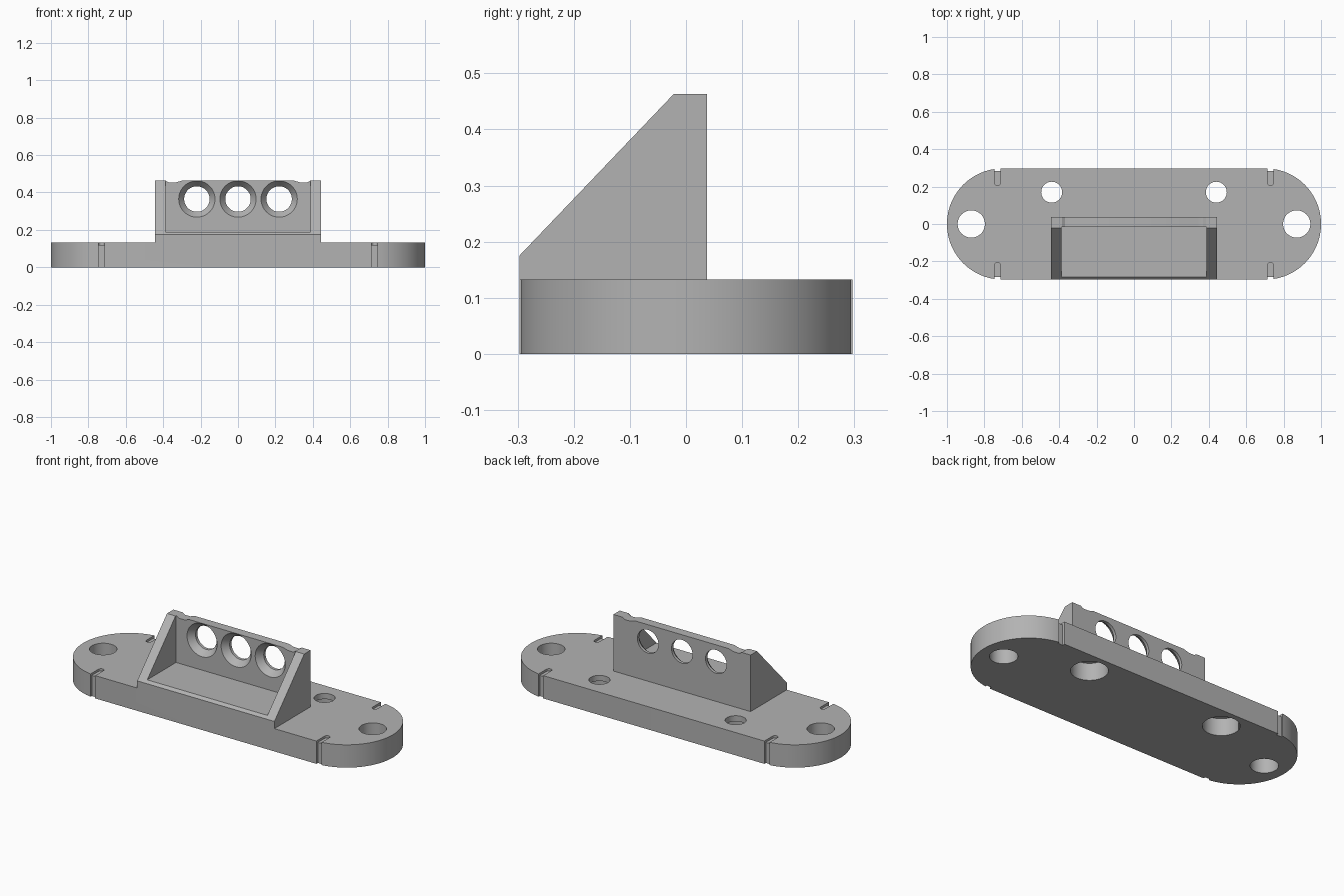
import bpy, bmesh, math

if "Cube" in bpy.data.objects:
    bpy.data.objects.remove(bpy.data.objects["Cube"])

grey = bpy.data.materials.new("light_grey")
grey.use_nodes = True
grey.diffuse_color = (0.45, 0.45, 0.45, 1)
grey.node_tree.nodes["Principled BSDF"].inputs["Base Color"].default_value = (0.45, 0.45, 0.45, 1)

# Overall sizes
R, BASE_H = 0.297, 0.133
WALL_FRONT, WALL_BACK, TOP = -0.017, 0.037, 0.463
HALF_W, INNER_W = 0.443, 0.388


def loft(name, rings):
    """Closed solid through rings of matching 3D points."""
    bm = bmesh.new()
    loops = [[bm.verts.new(p) for p in ring] for ring in rings]
    n = len(loops[0])
    for a, b in zip(loops, loops[1:]):
        for i in range(n):
            j = (i + 1) % n
            bm.faces.new((a[i], a[j], b[j], b[i]))
    bm.faces.new(loops[0])
    bm.faces.new(loops[-1])
    bmesh.ops.recalc_face_normals(bm, faces=bm.faces)
    mesh = bpy.data.meshes.new(name)
    bm.to_mesh(mesh)
    bm.free()
    mesh.materials.append(grey)
    obj = bpy.data.objects.new(name, mesh)
    bpy.context.collection.objects.link(obj)
    return obj


def prism(name, outline, axis, lo, hi):
    """Extrude a 2D outline along x, y or z."""
    place = {"x": lambda a, b, t: (t, a, b),
             "y": lambda a, b, t: (a, t, b),
             "z": lambda a, b, t: (a, b, t)}[axis]
    return loft(name, [[place(a, b, t) for a, b in outline] for t in (lo, hi)])


def arc(cx, cy, r, start, end, n):
    steps = [math.radians(start + (end - start) * i / n) for i in range(n + 1)]
    return [(cx + r * math.cos(t), cy + r * math.sin(t)) for t in steps]


def circle(cx, cy, r, n=64):
    return arc(cx, cy, r, 0, 360, n)[:-1]


def box(name, x, y, z):
    outline = [(x[0], y[0]), (x[1], y[0]), (x[1], y[1]), (x[0], y[1])]
    return prism(name, outline, "z", *z)


def boolean(obj, other, operation="DIFFERENCE"):
    other.hide_render = True
    mod = obj.modifiers.new("boolean", "BOOLEAN")
    mod.operation, mod.solver, mod.object = operation, "EXACT", other
    bpy.context.view_layer.objects.active = obj
    bpy.ops.object.modifier_apply(modifier=mod.name)
    bpy.data.objects.remove(other)


# Rounded base plate
cx = 1 - R
plate = prism("mounting_bracket", arc(cx, 0, R, -90, 90, 48) + arc(-cx, 0, R, 90, 270, 48),
              "z", 0, BASE_H)

# Angled housing with an open pocket
profile = [(-R, 0.05), (-R, 0.175), (-0.022, TOP), (WALL_BACK, TOP), (WALL_BACK, 0.05)]
housing = prism("housing", profile, "x", -HALF_W, HALF_W)
boolean(housing, box("pocket", (-INNER_W, INNER_W), (-0.5, WALL_FRONT), (0.19, 1)))

# Countersunk holes through the upright wall
for x in (-0.22, 0, 0.22):
    sections = [(-0.05, 0.097), (WALL_FRONT, 0.097), (0.02, 0.068), (0.1, 0.068)]
    boolean(housing, loft("sensor_hole", [[(a, y, b) for a, b in circle(x, 0.365, r)]
                                          for y, r in sections]))

# Shallow dips in the top edge
for s in (-1, 1):
    dip = [(s * 0.386, 0.5), (s * 0.386, TOP), (s * 0.37, 0.453),
           (s * 0.335, 0.453), (s * 0.30, TOP), (s * 0.30, 0.5)]
    boolean(housing, prism("top_dip", dip, "y", -0.1, 0.1))

boolean(plate, housing, "UNION")

# Screw holes and cord grooves
for s in (-1, 1):
    boolean(plate, prism("end_hole", circle(s * 0.87, 0, 0.073), "z", -0.1, 0.3))
    boolean(plate, prism("screw_hole", circle(s * 0.44, 0.17, 0.056), "z", -0.1, 0.3))
    boolean(plate, prism("screw_recess", circle(s * 0.44, 0.17, 0.097), "z", -0.1, 0.1))
    for t in (-1, 1):
        w = 0.016
        gx = s * 0.73
        end = [(gx + a, t * b) for a, b in arc(0, 0.222, w, 180, 360, 12)]
        outline = end + [(gx + w, t * 0.4), (gx - w, t * 0.4)]
        boolean(plate, prism("top_groove", outline, "z", 0.12, 0.3))
        ys = sorted((t * 0.283, t * 0.4))
        boolean(plate, box("side_groove", (gx - w, gx + w), ys, (-0.1, 0.3)))

# Smooth curved walls, keep crisp edges
bpy.ops.object.select_all(action="DESELECT")
plate.select_set(True)
bpy.context.view_layer.objects.active = plate
bpy.ops.object.shade_smooth_by_angle(angle=math.radians(25))
